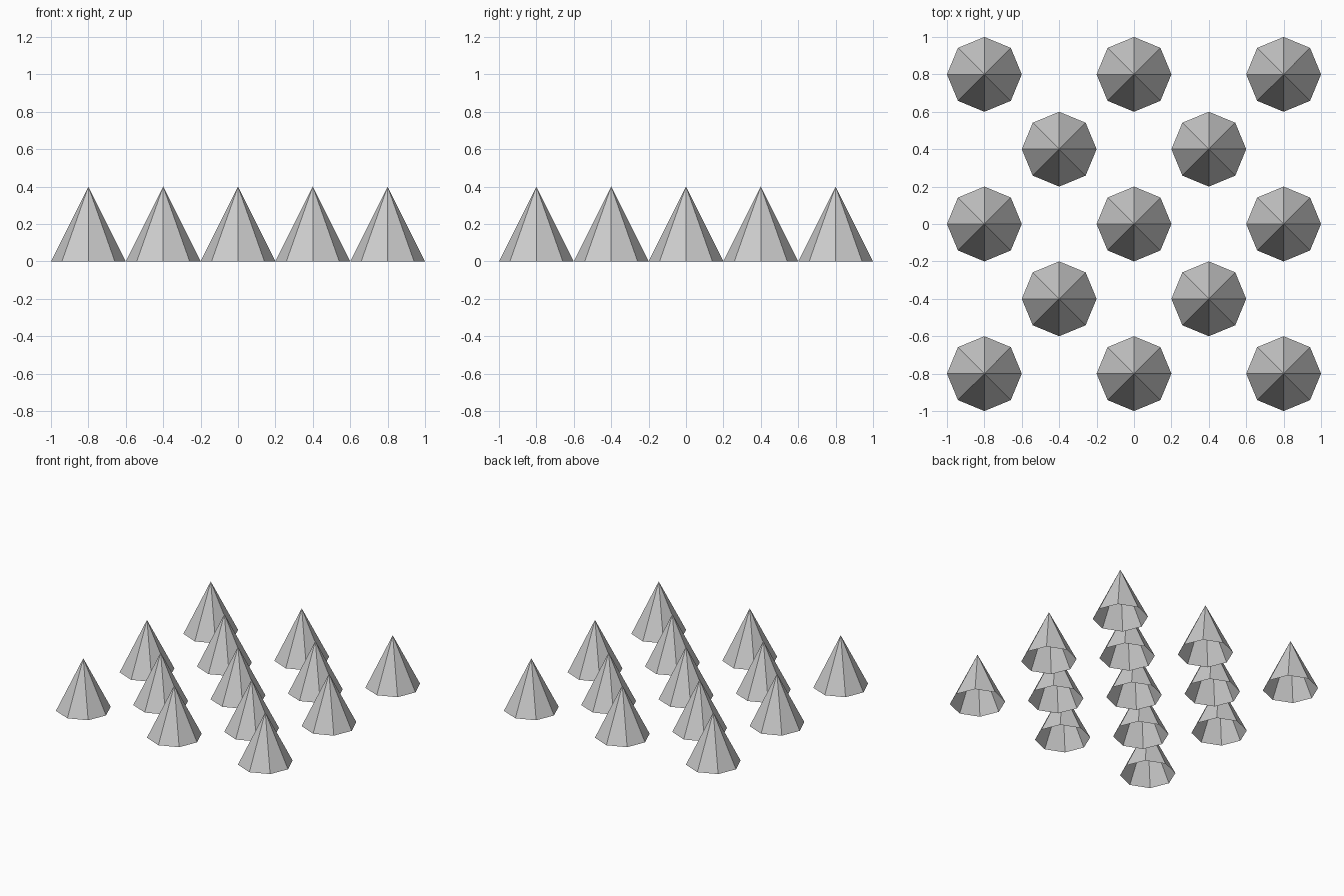
import bpy

if "Cube" in bpy.data.objects:
    bpy.data.objects.remove(bpy.data.objects["Cube"])

STEP, RADIUS, HEIGHT = 0.4, 0.2, 0.4


def spike(x, y):
    # eight-sided cone, open underneath
    bpy.ops.mesh.primitive_cone_add(vertices=8, radius1=RADIUS, radius2=0, depth=HEIGHT,
                                    end_fill_type='NOTHING', location=(x, y, HEIGHT / 2))
    bpy.context.object.name = "spike"


# checkerboard of spikes on a 5 x 5 grid
for i in range(-2, 3):
    for j in range(-2, 3):
        if (i + j) % 2 == 0:
            spike(i * STEP, j * STEP)
